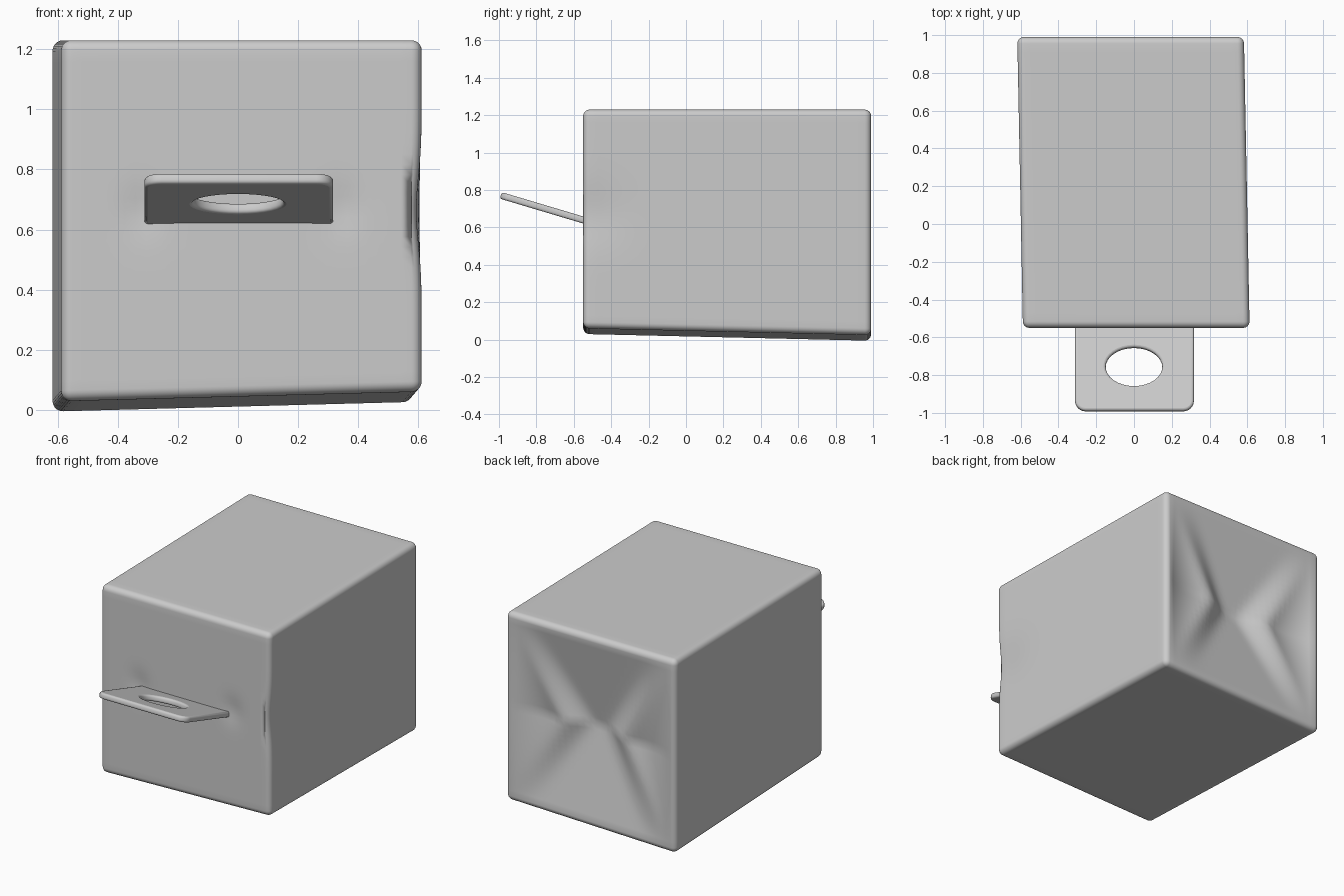
import bpy, bmesh, math
from mathutils import Vector

if "Cube" in bpy.data.objects:
    bpy.data.objects.remove(bpy.data.objects["Cube"])

N, K, R = 40, 4, 0.035            # grid cells, rounding cells, corner radius
HALF = Vector((0.6, 0.77, 0.6))


def remap(t, h):
    """Spread grid lines so the outer K cells land in the rounded edge."""
    i = abs(t) * N / 2
    flat = N / 2 - K
    a = i / flat * (h - R) if i <= flat else h - R + (i - flat) / K * R
    return math.copysign(a, t)


def fold_depth(u, v):
    """Depth of the pinched envelope fold on the back end."""
    u, v = abs(u), abs(v)
    if u >= 1 or v >= 1:
        return 0
    s = u - (0.4 + 0.6 * v)
    if s < 0:                      # upper and lower flaps
        w = min(-s / 0.35, 1)
        w = w * w * (3 - 2 * w)
        return (1 - v) * (0.03 + 0.085 * w)
    return 0.03 * (1 - u) / 0.6 + 0.035 * s * (1 - u) / 0.09


def bump(x, c, w):
    return math.exp(-((x - c) / w) ** 2)


# Soft rounded carton, slightly skewed and dented
bm = bmesh.new()
bmesh.ops.create_cube(bm, size=2)
bmesh.ops.subdivide_edges(bm, edges=bm.edges[:], cuts=N - 1, use_grid_fill=True)
inner = HALF - Vector((R, R, R))
for vert in bm.verts:
    p = Vector([remap(vert.co[i], HALF[i]) for i in range(3)])
    q = Vector([max(-inner[i], min(inner[i], p[i])) for i in range(3)])
    p = q + (p - q).normalized() * R
    u, v = p.x / inner.x, p.z / inner.z
    if p.y > inner.y:
        p.y -= fold_depth(u, v)
    if p.y < -inner.y:             # pinch around the tab root
        p.y += 0.012 * bump(abs(p.x), 0.33, 0.06) * bump(p.z, 0.03, 0.08)
    if p.x > inner.x:              # crease on the right front edge
        p.x -= 0.018 * bump(p.z, 0.02, 0.16) * bump(p.y, -0.77, 0.2)
    b = (p.y / HALF.y + 1) / 2     # 0 at front, 1 at back
    low = (1 - p.z / HALF.z) / 2
    p.x += 0.012 - 0.03 * b
    p.y += 0.22
    p.z += 0.63 + low * (0.015 - 0.035 * b + 0.016 * p.x / HALF.x)
    vert.co = p
mesh = bpy.data.meshes.new("carton_body")
bm.to_mesh(mesh)
bm.free()
mesh.shade_smooth()
body = bpy.data.objects.new("carton_body", mesh)
bpy.context.collection.objects.link(body)

# Hanging tab with an oval hole
BEV = 0.012
curve = bpy.data.curves.new("hang_tab", 'CURVE')
curve.dimensions = '2D'
curve.fill_mode = 'BOTH'
curve.extrude = 0.006
curve.bevel_depth = BEV
curve.bevel_resolution = 2


def add_loop(points):
    sp = curve.splines.new('POLY')
    sp.points.add(len(points) - 1)
    for pt, (x, y) in zip(sp.points, points):
        pt.co = (x, y, 0, 1)
    sp.use_cyclic_u = True


def arc(cx, cy, rx, ry, a0, a1, n):
    return [(cx + rx * math.cos(math.radians(a0 + (a1 - a0) * i / n)),
             cy + ry * math.sin(math.radians(a0 + (a1 - a0) * i / n)))
            for i in range(n + 1)]


add_loop([(-0.3, 0.03)] + arc(-0.255, -0.413, 0.045, 0.045, 180, 270, 6)
         + arc(0.26, -0.413, 0.045, 0.045, 270, 360, 6) + [(0.305, 0.03)])
add_loop(arc(0, -0.227, 0.15 + BEV, 0.107 + BEV, 0, 360, 32)[:-1])
tab = bpy.data.objects.new("hang_tab", curve)
bpy.context.collection.objects.link(tab)
tab.location = (0, -0.54, 0.637)
tab.rotation_euler.x = -0.29
bpy.ops.object.select_all(action='DESELECT')
tab.select_set(True)
bpy.context.view_layer.objects.active = tab
bpy.ops.object.convert(target='MESH')
bpy.ops.object.shade_smooth_by_angle(angle=math.radians(40))
